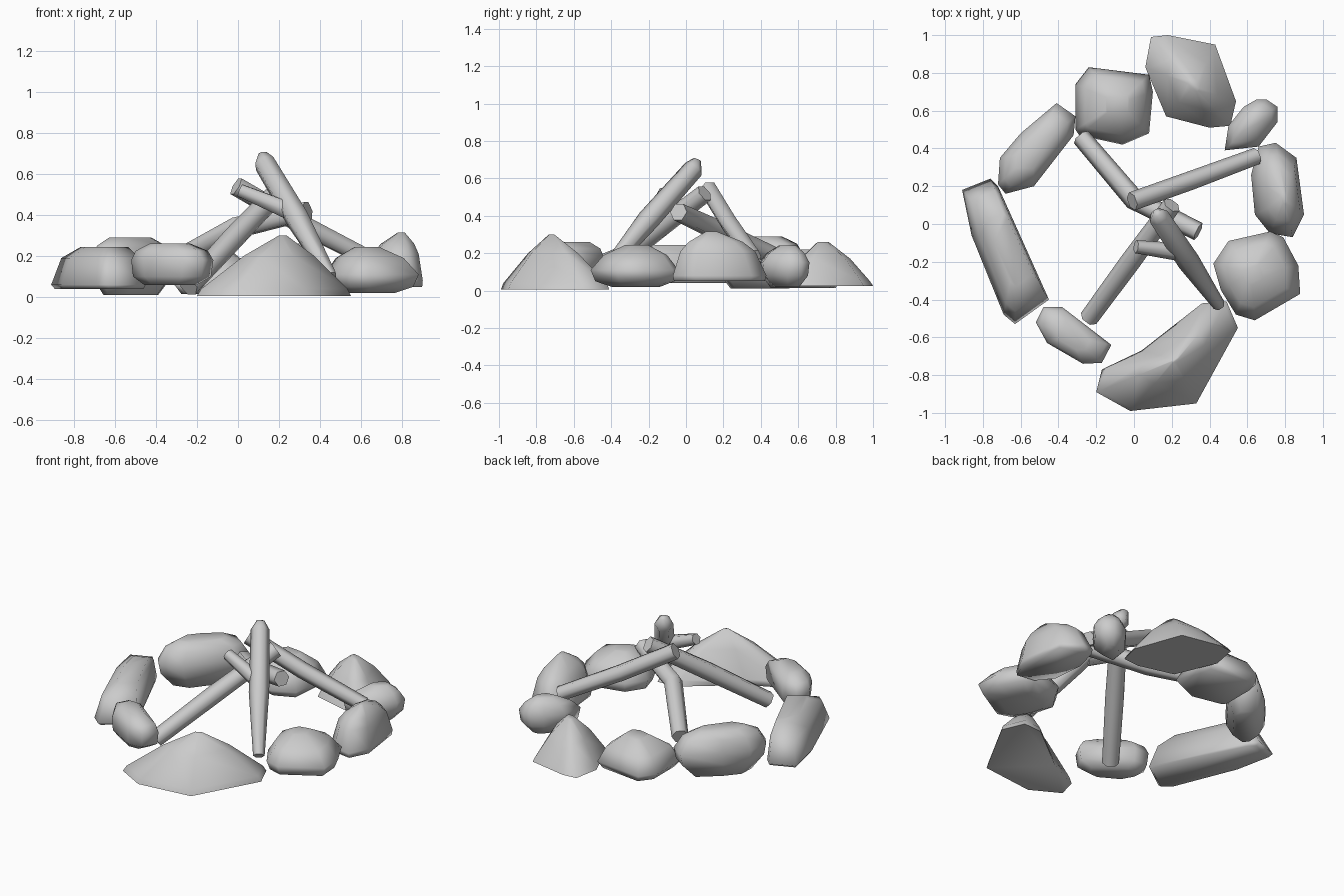
import bpy, bmesh, math
from mathutils import Vector

if "Cube" in bpy.data.objects:
    bpy.data.objects.remove(bpy.data.objects["Cube"])


def finish(bm, name, angle):
    bmesh.ops.recalc_face_normals(bm, faces=bm.faces)
    me = bpy.data.meshes.new(name)
    bm.to_mesh(me)
    bm.free()
    ob = bpy.data.objects.new(name, me)
    bpy.context.collection.objects.link(ob)
    bpy.ops.object.select_all(action='DESELECT')
    ob.select_set(True)
    bpy.context.view_layer.objects.active = ob
    bpy.ops.object.shade_smooth_by_angle(angle=math.radians(angle))
    return ob


def loft(bm, rings):
    rows = [[bm.verts.new(p) for p in r] for r in rings]
    n = len(rows[0])
    for a, b in zip(rows, rows[1:]):
        for i in range(n):
            bm.faces.new((a[i], a[(i + 1) % n], b[(i + 1) % n], b[i]))
    bm.faces.new(rows[0][::-1])
    bm.faces.new(rows[-1])


# Rock: plan outline stacked in levels (z, scale), shrinking towards a centre
def rock(name, outline, levels, centre=None):
    n = len(outline)
    cx, cy = centre or (sum(p[0] for p in outline) / n, sum(p[1] for p in outline) / n)
    bm = bmesh.new()
    loft(bm, [[(cx + (x - cx) * s, cy + (y - cy) * s, z) for x, y in outline]
              for z, s in levels])
    finish(bm, name, 100)


# Log: six-sided tube along a path with radii
def log(name, path, radii, sides=6):
    pts = [Vector(p) for p in path]
    rings = []
    for i, p in enumerate(pts):
        d = (pts[min(i + 1, len(pts) - 1)] - pts[max(i - 1, 0)]).normalized()
        u = d.cross(Vector((0, 0, 1))).normalized()
        v = u.cross(d)
        rings.append([p + (u * math.cos(a) + v * math.sin(a)) * radii[i]
                      for a in (math.tau * k / sides for k in range(sides))])
    bm = bmesh.new()
    loft(bm, rings)
    finish(bm, name, 75)


# Ring of hearth stones
rock("rock_left", [(-.91, .18), (-.76, .24), (-.72, .20), (-.45, -.40), (-.63, -.53), (-.69, -.48), (-.86, -.06)],
     [(.04, .94), (.06, 1), (.19, .83), (.245, .5)], (-.62, -.13))
rock("rock_back_left", [(-.41, .64), (-.31, .57), (-.32, .47), (-.53, .20), (-.68, .16), (-.72, .21), (-.71, .35), (-.60, .48)],
     [(.01, .65), (.10, .95), (.17, 1), (.25, .82), (.29, .5)])
rock("rock_back", [(-.24, .83), (.08, .79), (.10, .70), (.08, .48), (-.06, .42), (-.29, .47), (-.31, .50), (-.31, .74)],
     [(.015, .85), (.06, 1), (.15, .77), (.22, .3)], (-.08, .64))
rock("rock_back_right", [(.09, .99), (.18, 1), (.43, .95), (.54, .65), (.51, .52), (.40, .51), (.17, .57), (.06, .83)],
     [(.025, 1), (.05, .94), (.17, .55), (.26, .12)], (.32, .73))
rock("rock_right_small", [(.65, .66), (.70, .66), (.76, .62), (.76, .54), (.66, .41), (.48, .39), (.50, .52), (.58, .62)],
     [(.02, .5), (.08, .93), (.15, 1), (.20, .75), (.24, .35)])
rock("rock_right", [(.66, .41), (.75, .43), (.86, .35), (.90, .05), (.84, -.07), (.72, -.05), (.64, .05), (.62, .26)],
     [(.05, .97), (.08, 1), (.21, .8), (.26, .58), (.315, .12)], (.80, .13))
rock("rock_front_right", [(.50, -.09), (.72, -.04), (.79, -.07), (.87, -.22), (.88, -.37), (.64, -.51), (.54, -.48), (.46, -.35), (.42, -.21)],
     [(.02, .55), (.05, .9), (.11, 1), (.19, .72), (.245, .25)], (.62, -.26))
rock("rock_front", [(-.20, -.89), (-.17, -.77), (.04, -.67), (.36, -.42), (.49, -.41), (.55, -.55), (.33, -.95), (-.02, -.99)],
     [(.005, 1), (.04, .95), (.20, .46), (.30, .05)], (.22, -.72))
rock("rock_front_left", [(-.52, -.52), (-.48, -.44), (-.38, -.44), (-.12, -.64), (-.17, -.735), (-.27, -.74), (-.46, -.63)],
     [(.06, .65), (.10, .95), (.18, 1), (.225, .88), (.26, .5)])

# Stacked logs leaning together
log("log_bent", [(-.28, .46, .19), (0, .13, .34), (.34, -.04, .42)], [.05, .056, .05])
log("log_right", [(.65, .36, .18), (.30, .23, .36), (-.01, .12, .54)], [.045, .05, .05])
log("log_left", [(-.24, -.50, .05), (-.02, -.20, .29), (.20, .10, .52)], [.05, .055, .05])
log("log_front", [(.45, -.43, .10), (.29, -.20, .38), (.13, .04, .65), (.12, .06, .70)], [.034, .06, .055, .022])
log("branch_stub", [(.25, -.15, .42), (.01, -.12, .52)], [.048, .035])
